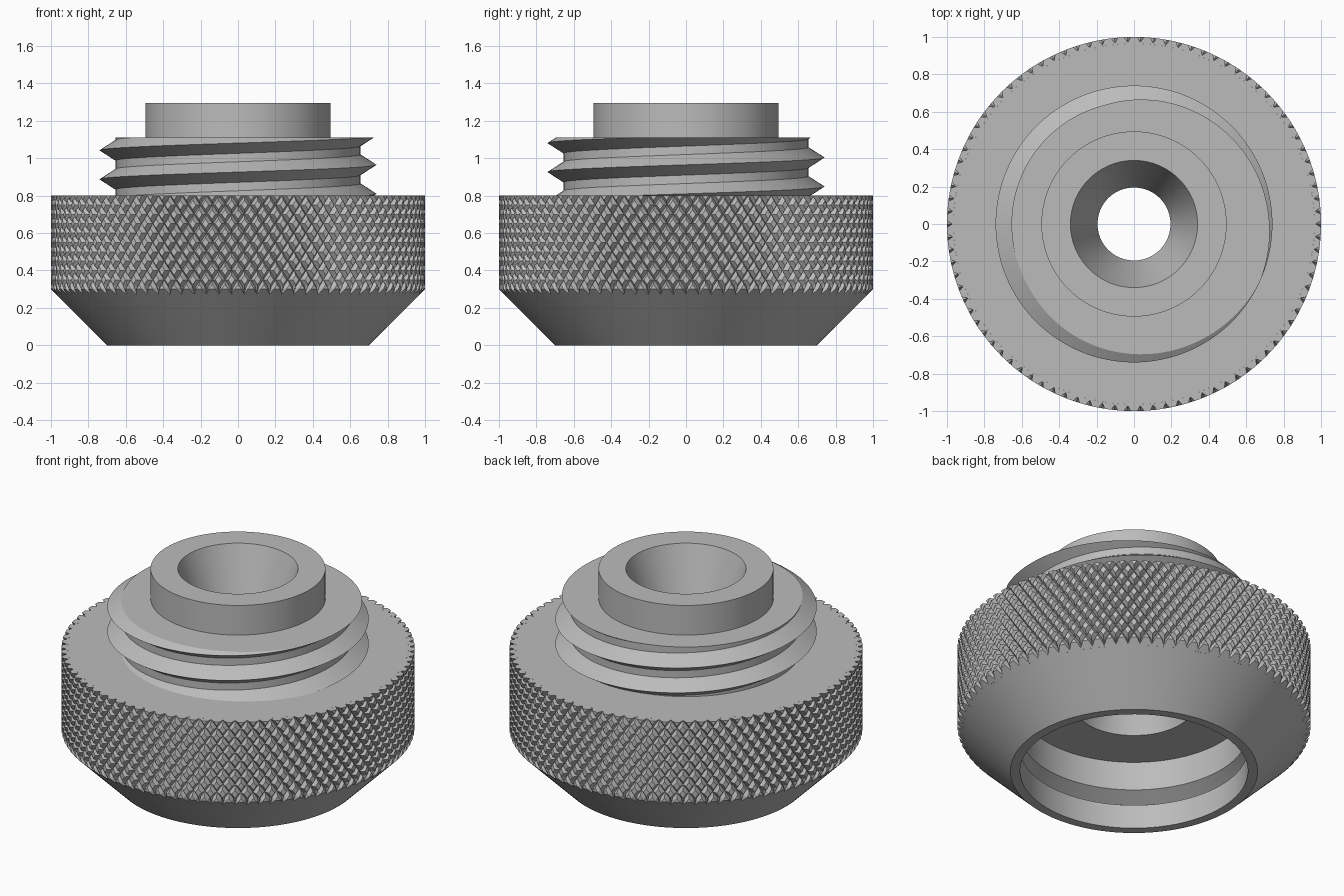
import bpy, bmesh, math
from mathutils import Vector

if "Cube" in bpy.data.objects:
    bpy.data.objects.remove(bpy.data.objects["Cube"], do_unlink=True)

TAU = 2 * math.pi
SEG = 128
steel = bpy.data.materials.new("grey_metal")
steel.use_nodes = True
grey = (0.5, 0.5, 0.5, 1)
steel.diffuse_color = grey
steel.node_tree.nodes["Principled BSDF"].inputs["Base Color"].default_value = grey


def polar(r, angle, z):
    return Vector((r * math.cos(angle), r * math.sin(angle), z))


def finish(name, bm, smooth=True):
    bm.normal_update()
    mesh = bpy.data.meshes.new(name)
    bm.to_mesh(mesh)
    bm.free()
    mesh.materials.append(steel)
    obj = bpy.data.objects.new(name, mesh)
    bpy.context.collection.objects.link(obj)
    if smooth:
        bpy.ops.object.select_all(action='DESELECT')
        obj.select_set(True)
        bpy.context.view_layer.objects.active = obj
        bpy.ops.object.shade_smooth_by_angle(angle=math.radians(20))


def lathe(name, profile):
    """Revolve an (r, z) profile; a path rising on the outside faces outward."""
    bm = bmesh.new()
    rings = [[bm.verts.new(polar(r, TAU * i / SEG, z)) for i in range(SEG)]
             for r, z in profile]
    for low, high in zip(rings, rings[1:]):
        for i in range(SEG):
            k = (i + 1) % SEG
            bm.faces.new((low[i], low[k], high[k], high[i]))
    finish(name, bm)


# Body: pierced nozzle, waisted bore, grooved socket, rim and lower chamfer
NUB, LEDGE, BAND_TOP = 0.495, 1.11, 0.8
lathe("body_shell", [
    (NUB, LEDGE), (NUB, 1.295), (0.34, 1.295), (0.195, 0.86), (0.34, 0.43),
    (0.645, 0.43), (0.645, 0.25), (0.73, 0.2), (0.645, 0.15), (0.645, 0),
    (0.7, 0), (0.965, 0.265)][::1])
lathe("shoulder", [(0.965, BAND_TOP), (0.6, BAND_TOP)])

# Knurled grip: two crossing families of V grooves leave flat diamonds
TEETH, ROWS, DEPTH = 90, 5, 0.028
COLS, LEVELS = TEETH * 4, ROWS * 4
cell = (BAND_TOP - 0.3) / ROWS


def groove(p):
    return max(0, 1 - abs(p - round(p)) / 0.25)


def knurl_vert(bm, u, v):
    cut = DEPTH * max(groove(u + v), groove(u - v))
    z = 0.3 + v * cell - (cut if v == 0 else 0)
    return bm.verts.new(polar(1 - cut, TAU * u / TEETH, z))


bm = bmesh.new()
grid = [[knurl_vert(bm, i / 4, j / 4) for i in range(COLS)] for j in range(LEVELS + 1)]
for j in range(LEVELS):
    for i in range(COLS):
        k = (i + 1) % COLS
        ring = (grid[j][i], grid[j][k], grid[j + 1][k], grid[j + 1][i])
        centre = knurl_vert(bm, i / 4 + 0.125, j / 4 + 0.125)
        for a, b in zip(ring, ring[1:] + ring[:1]):
            bm.faces.new((a, b, centre))
# Toothed edges that meet the chamfer and the shoulder
for z, row, flip in ((0.265, grid[0], False), (BAND_TOP, grid[-1], True)):
    edge = [bm.verts.new(polar(0.965, TAU * i / COLS, z)) for i in range(COLS)]
    low, high = (row, edge) if flip else (edge, row)
    for i in range(COLS):
        k = (i + 1) % COLS
        bm.faces.new((low[i], low[k], high[k], high[i]))
finish("knurled_grip", bm, smooth=False)

# External thread: right-hand helix, cut level at the shoulder and the ledge
PITCH, HALF, CREST, ROOT = 0.155, 0.055, 0.74, 0.655
bm = bmesh.new()
rows = [(t * PITCH + dz, ROOT if dz else CREST)
        for t in range(-3, 3) for dz in (-HALF, 0, HALF)]
helix = [[bm.verts.new(polar(r, TAU * i / SEG, 0.965 + dz + PITCH * i / SEG))
          for i in range(SEG)] for dz, r in rows]
for j in range(len(rows) - 1):
    for i in range(SEG):
        last = i == SEG - 1
        if last and j + 4 >= len(rows):
            continue
        k, s = (0, 3) if last else (i + 1, 0)
        bm.faces.new((helix[j][i], helix[j + s][k], helix[j + s + 1][k], helix[j + 1][i]))
for z, up in ((BAND_TOP - 0.005, -1), (LEDGE, 1)):
    cut = bmesh.ops.bisect_plane(bm, geom=bm.verts[:] + bm.edges[:] + bm.faces[:],
                                 plane_co=(0, 0, z), plane_no=(0, 0, up), clear_outer=True)
# Flat ledge between the cut thread and the nozzle
rim = [e for e in cut["geom_cut"] if isinstance(e, bmesh.types.BMEdge)]
inner = [bm.verts.new(polar(NUB, TAU * i / SEG, LEDGE)) for i in range(SEG)]
rim += [bm.edges.new((inner[i], inner[(i + 1) % SEG])) for i in range(SEG)]
bmesh.ops.triangle_fill(bm, edges=rim, use_beauty=True, normal=(0, 0, 1))
finish("thread", bm)
